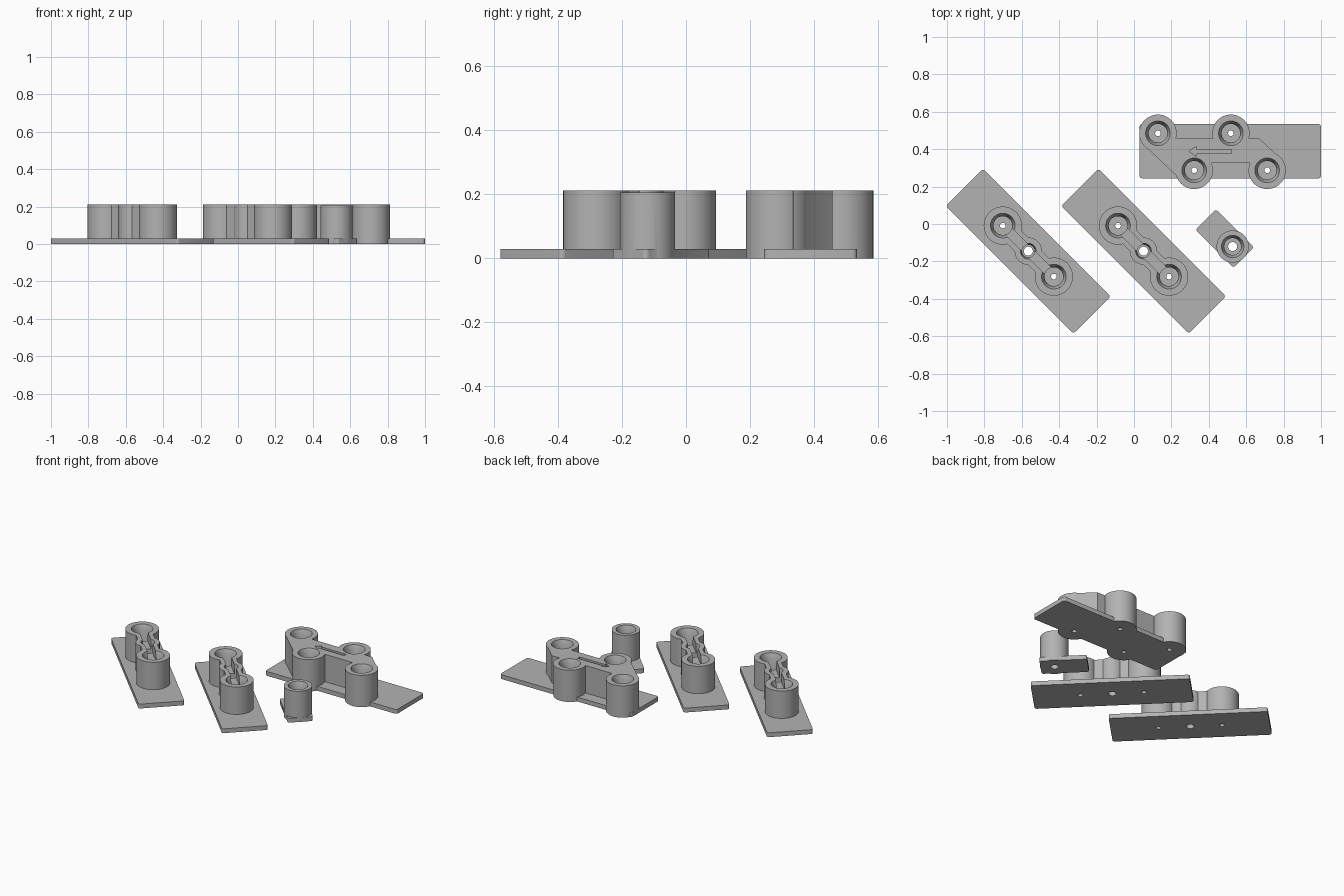
import bpy, bmesh, math
from mathutils import Matrix

if "Cube" in bpy.data.objects:
    bpy.data.objects.remove(bpy.data.objects["Cube"])

grey = bpy.data.materials.new("plain grey")
grey.diffuse_color = (0.45, 0.45, 0.45, 1)
grey.use_nodes = True
grey.node_tree.nodes["Principled BSDF"].inputs["Base Color"].default_value = grey.diffuse_color
TOP, BASE = 0.212, 0.029


def finish(name, bm):
    bmesh.ops.recalc_face_normals(bm, faces=bm.faces)
    me = bpy.data.meshes.new(name)
    bm.to_mesh(me)
    bm.free()
    ob = bpy.data.objects.new(name, me)
    bpy.context.collection.objects.link(ob)
    return ob


def prism(pts, z0, z1):
    """Upright solid from an outline."""
    bm = bmesh.new()
    f = bm.faces.new([bm.verts.new((x, y, z0)) for x, y in pts])
    ext = bmesh.ops.extrude_face_region(bm, geom=[f])
    for v in ext["geom"]:
        if isinstance(v, bmesh.types.BMVert):
            v.co.z = z1
    return finish("part", bm)


def turned(x, y, profile, n=48):
    """Solid of revolution from (radius, z) pairs, capped at both ends."""
    bm = bmesh.new()
    rings = [[bm.verts.new((x + r * math.cos(math.tau * i / n), y + r * math.sin(math.tau * i / n), z))
              for i in range(n)] for r, z in profile]
    for a, b in zip(rings, rings[1:]):
        for i in range(n):
            bm.faces.new((a[i], a[(i + 1) % n], b[(i + 1) % n], b[i]))
    bm.faces.new(rings[0])
    bm.faces.new(rings[-1])
    return finish("part", bm)


def rounded(cx, cy, w, h, r=0.015):
    pts = []
    for k, (sx, sy) in enumerate(((1, 1), (-1, 1), (-1, -1), (1, -1))):
        for i in range(5):
            a = math.pi / 2 * (k + i / 4)
            pts.append((cx + sx * (w / 2 - r) + r * math.cos(a), cy + sy * (h / 2 - r) + r * math.sin(a)))
    return pts


def box(x0, x1, y0, y1):
    return [(x0, y0), (x1, y0), (x1, y1), (x0, y1)]


def bore(x, y, top=TOP, wide=0.066, neck=0.05, hole=0.015, floor=BASE):
    """Tapered socket with a small through hole."""
    return turned(x, y, [(hole, -0.02), (hole, floor), (neck, floor), (neck, top - 0.04),
                         (wide, top), (wide, top + 0.02)])


def assemble(name, base, adds, cuts, loc=(0, 0), angle=0):
    """Fuse the added parts, cut the openings, then place the result."""
    base.name = name
    for op, parts in (("UNION", adds), ("DIFFERENCE", cuts)):
        for p in parts:
            m = base.modifiers.new(op, "BOOLEAN")
            m.operation, m.object, m.solver = op, p, "EXACT"
    dg = bpy.context.evaluated_depsgraph_get()
    me = bpy.data.meshes.new_from_object(base.evaluated_get(dg))
    base.modifiers.clear()
    base.data = me
    for p in adds + cuts:
        bpy.data.objects.remove(p)
    me.transform(Matrix.Translation((loc[0], loc[1], 0)) @ Matrix.Rotation(angle, 4, "Z"))
    me.materials.clear()
    me.materials.append(grey)
    bpy.ops.object.select_all(action="DESELECT")
    base.select_set(True)
    bpy.context.view_layer.objects.active = base
    bpy.ops.object.shade_smooth_by_angle(angle=math.radians(30))


# two long plates, each with two sockets joined by a grooved bridge
D = 0.193
for name, x in (("left_bar", -0.565), ("middle_bar", 0.051)):
    adds = [turned(s * D, 0, [(0.102, 0), (0.102, TOP)]) for s in (-1, 1)]
    adds += [prism(box(-D, D, -0.052, 0.052), 0.01, TOP), turned(0, 0, [(0.073, 0.01), (0.073, TOP)])]
    cuts = [prism(box(-D, D, -0.025, 0.025), 0.15, TOP + 0.02)]
    cuts += [bore(s * D, 0) for s in (-1, 1)]
    cuts += [bore(0, 0, wide=0.042, neck=0.034, hole=0.024)]
    assemble(name, prism(rounded(0, 0, 0.965, 0.282), 0, BASE), adds, cuts, (x, -0.145), -math.pi / 4)

# wide plate with four sockets on a slanted block, marked with an arrow groove
posts = [(0.128, 0.485), (0.518, 0.485), (0.322, 0.287), (0.712, 0.287)]
block = [(0.10, 0.457), (0.67, 0.457), (0.80, 0.335), (0.79, 0.325), (0.38, 0.325),
         (0.30, 0.25), (0.235, 0.25), (0.05, 0.425)]
arrow = [(0.293, 0.388), (0.335, 0.415), (0.335, 0.399), (0.52, 0.399),
         (0.52, 0.377), (0.335, 0.377), (0.335, 0.361)]
assemble("wide_plate", prism(rounded(0.515, 0.389, 0.97, 0.29), 0, BASE),
         [turned(x, y, [(0.1, 0), (0.1, TOP)]) for x, y in posts] + [prism(block, 0.01, TOP)],
         [bore(x, y) for x, y in posts] + [prism(arrow, TOP - 0.03, TOP + 0.02)])

# small plate with one socket
assemble("small_plate", prism(rounded(0, 0, 0.288, 0.155), 0, BASE),
         [turned(0.06, 0, [(0.086, 0), (0.086, 0.205)])],
         [bore(0.06, 0, top=0.205, wide=0.06, neck=0.045, hole=0.024)], (0.485, -0.078), -math.pi / 4)
